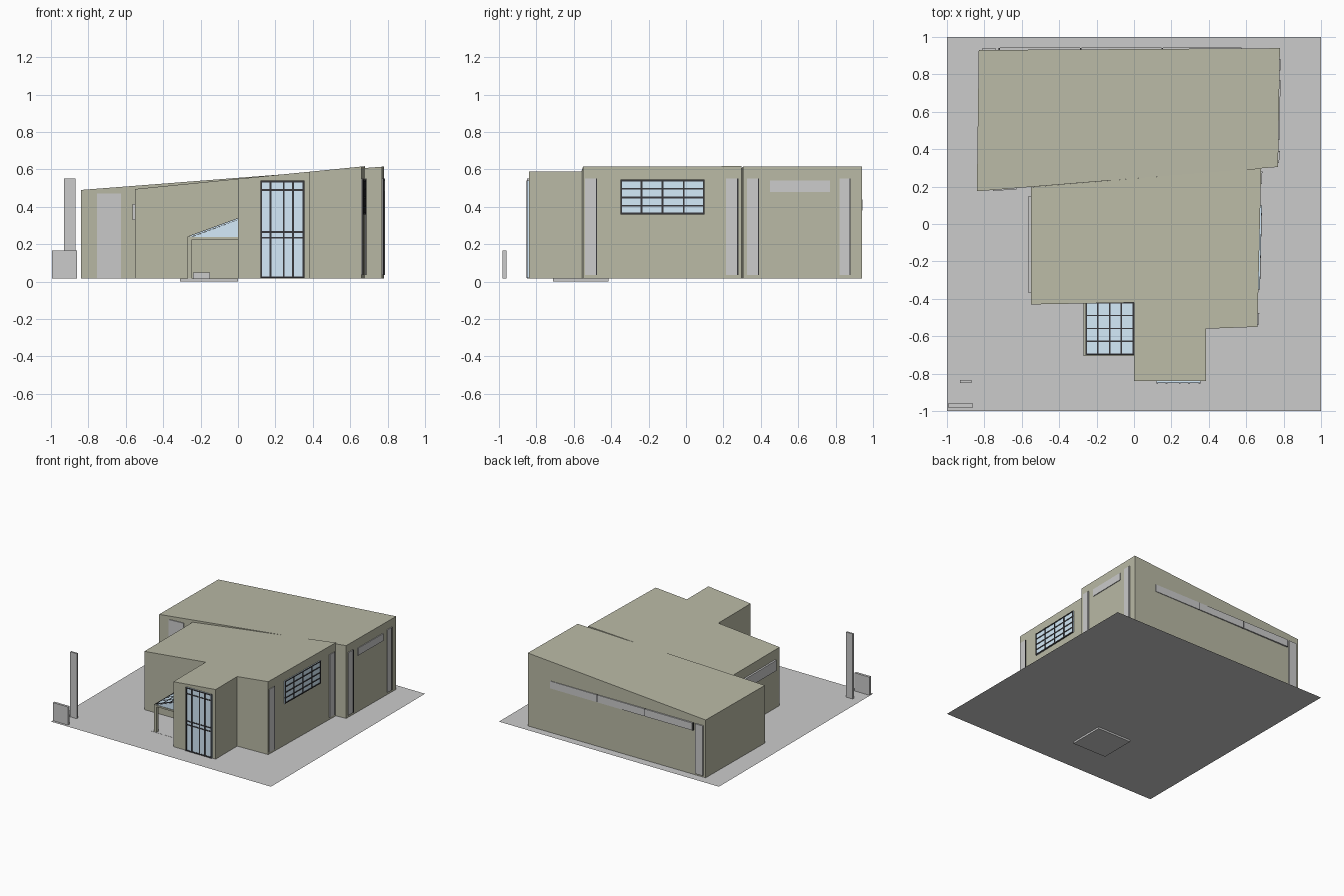
import bpy, bmesh
from mathutils import Vector

if "Cube" in bpy.data.objects:
    bpy.data.objects.remove(bpy.data.objects["Cube"])


def material(name, rgb):
    m = bpy.data.materials.new(name)
    m.diffuse_color = (*rgb, 1)
    m.use_nodes = True
    m.node_tree.nodes["Principled BSDF"].inputs["Base Color"].default_value = m.diffuse_color
    return m


WALL = material("olive_wall", (0.49, 0.49, 0.38))
GLASS = material("glass", (0.66, 0.83, 0.96))
DARK = material("dark_frame", (0.04, 0.04, 0.045))
G = 0.016  # level of the ground sheet


def finish(name, bm, mat=None):
    bmesh.ops.recalc_face_normals(bm, faces=bm.faces)
    me = bpy.data.meshes.new(name)
    bm.to_mesh(me)
    bm.free()
    ob = bpy.data.objects.new(name, me)
    bpy.context.collection.objects.link(ob)
    if mat:
        me.materials.append(mat)
    return ob


def prism(bm, base, tops):
    """Closed solid from a base loop and a matching top loop."""
    lo = [bm.verts.new(p) for p in base]
    hi = [bm.verts.new(p) for p in tops]
    bm.faces.new(lo[::-1])
    bm.faces.new(hi)
    for i in range(len(lo)):
        j = (i + 1) % len(lo)
        bm.faces.new((lo[i], lo[j], hi[j], hi[i]))


def volume(name, plan, roof):
    """Building volume with vertical walls under a sloping roof."""
    bm = bmesh.new()
    prism(bm, [(x, y, G) for x, y in plan], [(x, y, roof(x)) for x, y in plan])
    return finish(name, bm, WALL)


def slabs(name, items, mat=None):
    """Upright slabs: plan point a to plan point b, z range, thickness."""
    bm = bmesh.new()
    for a, b, z0, z1, t in items:
        a, b = Vector(a), Vector(b)
        d = (b - a).normalized()
        n = Vector((-d.y, d.x)) * t / 2
        loop = [a - n, b - n, b + n, a + n]
        prism(bm, [(*p, z0) for p in loop], [(*p, z1) for p in loop])
    return finish(name, bm, mat)


def box(name, x, y, z, mat=None):
    ym = (y[0] + y[1]) / 2
    return slabs(name, [((x[0], ym), (x[1], ym), z[0], z[1], y[1] - y[0])], mat)


def barred_window(name, a, b, z0, z1, us, zs, w=0.009):
    """Glass pane with a dark border and glazing bars at fractions us and heights zs."""
    a, b = Vector(a), Vector(b)
    half = w / 2 / (b - a).length
    slabs(name + "_glass", [(a, b, z0, z1, 0.012)], GLASS)
    bars = [(a.lerp(b, u - half), a.lerp(b, u + half), z0, z1, 0.02)
            for u in [half, *us, 1 - half]]
    bars += [(a, b, z - w / 2, z + w / 2, 0.018)
             for z in [z0 + w / 2, *zs, z1 - w / 2]]
    slabs(name + "_frame", bars, DARK)


# Ground sheet
bm = bmesh.new()
bm.faces.new([bm.verts.new((x, y, G - 0.001)) for x, y in ((-1, -1), (1, -1), (1, 1), (-1, 1))])
finish("ground", bm)

# House volumes
volume("rear_block",
       [(-0.84, 0.175), (0.77, 0.305), (0.78, 0.94), (-0.83, 0.93)],
       lambda x: 0.49 + 0.0772 * (x + 0.84))
volume("front_block",
       [(-0.55, -0.43), (0, -0.42), (0, -0.84), (0.385, -0.84), (0.385, -0.56),
        (0.66, -0.55), (0.68, 0.298), (-0.55, 0.198)],
       lambda x: 0.495 + 0.0992 * (x + 0.55))


# Right side windows, following the slightly skewed walls
def right_front(y):
    return (0.66 + 0.02 * (y + 0.55) / 0.85, y)


def right_rear(y):
    return (0.77 + 0.01 * (y - 0.305) / 0.635, y)


for name, wall, y0, y1, z0, z1 in (
        ("right_slot_1", right_front, -0.54, -0.475, 0.035, 0.55),
        ("right_slot_2", right_front, 0.215, 0.28, 0.035, 0.55),
        ("right_slot_3", right_rear, 0.325, 0.39, 0.035, 0.55),
        ("right_slot_4", right_rear, 0.82, 0.88, 0.035, 0.55),
        ("right_high_window", right_rear, 0.45, 0.77, 0.48, 0.54)):
    slabs(name, [(wall(y0), wall(y1), z0, z1, 0.012)])
    if z0 < 0.1:
        slabs(name + "_jamb", [(wall(y1 - 0.006), wall(y1), z0, z1, 0.016)], DARK)
barred_window("right_grid_window", right_front(-0.35), right_front(0.1), 0.36, 0.545,
              [0.25, 0.5, 0.75], [0.405, 0.45, 0.497])

# Front entrance glazing and left front door
barred_window("entrance", (0.12, -0.842), (0.355, -0.842), 0.018, 0.54,
              [0.23, 0.53, 0.74], [0.235, 0.265, 0.49])
slabs("left_front_door", [((-0.755, 0.182), (-0.625, 0.192), G, 0.47, 0.012)])

# Left side strip window
box("left_strip_window", (-0.565, -0.545), (-0.37, 0.15), (0.33, 0.415))

# Back strip window in three lights, plus corner slot
cuts = [0.58, 0.15, -0.285, -0.72]
for i in range(3):
    box(f"back_strip_window_{i + 1}", (cuts[i + 1] + 0.004, cuts[i] - 0.004),
        (0.925, 0.943), (0.38, 0.44))
for i, x in enumerate(cuts[1:]):
    box(f"back_divider_{i + 1}", (x - 0.004, x + 0.004), (0.925, 0.941), (0.38, 0.44), DARK)
box("back_corner_slot", (-0.81, -0.74), (0.925, 0.94), (0.03, 0.44))

# Porch: floor, posts, beams and low step
box("porch_floor", (-0.31, 0), (-0.71, -0.415), (0, G))
for i, y in enumerate((-0.705, -0.445)):
    box(f"porch_post_{i + 1}", (-0.27, -0.245), (y, y + 0.02), (G, 0.24), WALL)
box("porch_side_beam", (-0.27, -0.25), (-0.705, -0.425), (0.222, 0.24), WALL)
box("porch_front_beam", (-0.25, 0), (-0.705, -0.69), (0.225, 0.238), WALL)
box("porch_step", (-0.24, -0.15), (-0.47, -0.42), (G, 0.05))
box("porch_door", (-0.15, -0.005), (-0.428, -0.415), (G, 0.225), WALL)


# Porch roof: sloping glass, gable glass and glazing bars
def slope(x):
    return 0.335 + x * 0.095 / 0.26


def sloped_bar(bm, x0, x1, y0, y1, t):
    loop = [(x0, y0), (x1, y0), (x1, y1), (x0, y1)]
    prism(bm, [(x, y, slope(x) - t) for x, y in loop], [(x, y, slope(x) + t) for x, y in loop])


bm = bmesh.new()
sloped_bar(bm, -0.26, 0, -0.70, -0.42, 0.003)
finish("porch_glass_roof", bm, GLASS)
bm = bmesh.new()
tri = [(-0.25, 0.238), (0, 0.238), (0, 0.33)]
prism(bm, [(x, -0.70, z) for x, z in tri], [(x, -0.695, z) for x, z in tri])
finish("porch_gable_glass", bm, GLASS)
bm = bmesh.new()
for i in range(5):
    x, y = -0.256 + 0.063 * i, -0.70 + 0.069 * i
    sloped_bar(bm, x - 0.004, min(x + 0.004, 0), -0.70, -0.42, 0.005)
    sloped_bar(bm, -0.26, 0, y, y + 0.007, 0.005)
finish("porch_roof_bars", bm, DARK)

# Gate pillar and low wall at the front left corner
box("gate_pillar", (-0.93, -0.87), (-0.85, -0.835), (G, 0.55))
box("gate_wall", (-0.995, -0.86), (-0.98, -0.96), (G, 0.165))
